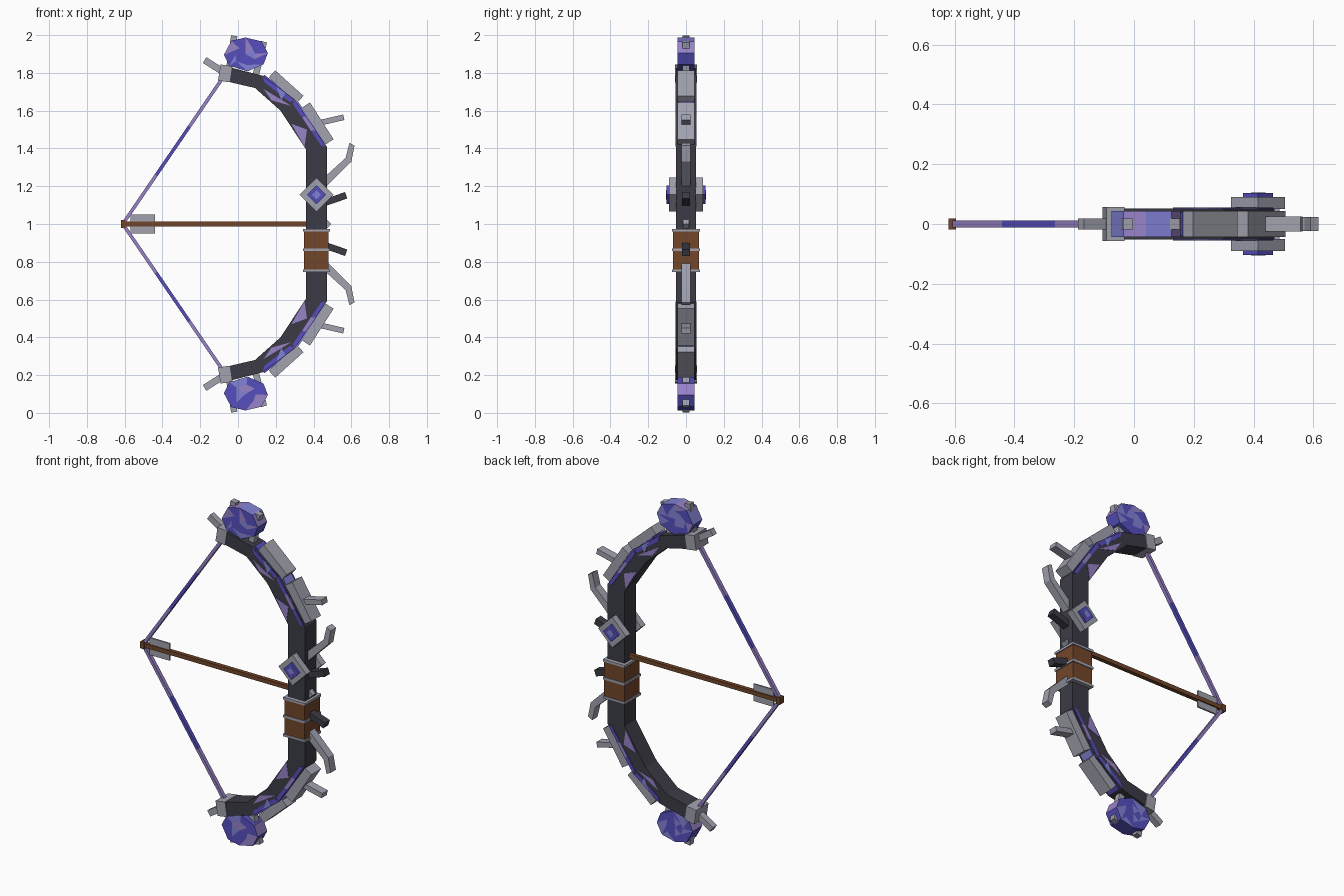
import bpy, bmesh, math, random
from mathutils import Vector

if "Cube" in bpy.data.objects:
    bpy.data.objects.remove(bpy.data.objects["Cube"])

random.seed(4)


def material(name, r, g, b):
    m = bpy.data.materials.new(name)
    lin = [((c / 255 + 0.055) / 1.055) ** 2.4 for c in (r, g, b)]
    m.diffuse_color = (*lin, 1)
    m.use_nodes = True
    m.node_tree.nodes["Principled BSDF"].inputs["Base Color"].default_value = m.diffuse_color
    return m


DARK = material("charcoal", 60, 59, 70)
GREY = material("stone grey", 161, 162, 174)
BROWN = material("wood brown", 115, 70, 42)
DEEP = material("deep violet", 86, 79, 190)
LIGHT = material("light violet", 130, 130, 215)
LILAC = material("lilac", 152, 130, 200)


def finish(name, bm, mats):
    bmesh.ops.recalc_face_normals(bm, faces=bm.faces)
    mesh = bpy.data.meshes.new(name)
    bm.to_mesh(mesh)
    bm.free()
    for m in mats:
        mesh.materials.append(m)
    ob = bpy.data.objects.new(name, mesh)
    bpy.context.collection.objects.link(ob)
    return ob


def prism(name, pts, y0, y1, mat):
    """Extrude an outline of (x, z) points from y0 to y1."""
    bm = bmesh.new()
    a = [bm.verts.new((x, y0, z)) for x, z in pts]
    b = [bm.verts.new((x, y1, z)) for x, z in pts]
    bm.faces.new(a)
    bm.faces.new(b)
    for i in range(len(pts)):
        j = (i + 1) % len(pts)
        bm.faces.new((a[i], a[j], b[j], b[i]))
    return finish(name, bm, [mat])


def bar(name, p, q, width, half_depth, mat):
    """Box running from p to q in the xz plane."""
    p, q = Vector(p), Vector(q)
    d = (q - p).normalized()
    n = Vector((-d.y, d.x)) * width / 2
    return prism(name, [p + n, q + n, q - n, p - n], -half_depth, half_depth, mat)


def box(name, x0, x1, z0, z1, half_depth, mat):
    return prism(name, [(x0, z0), (x1, z0), (x1, z1), (x0, z1)], -half_depth, half_depth, mat)


def crystal(name, outline, centre, half_depth):
    """Many-sided slab with facets in mixed violets."""
    bm = bmesh.new()
    n = len(outline)
    c = Vector(centre)
    rings = []
    for y in (-half_depth, half_depth):
        outer = [bm.verts.new((x, y, z)) for x, z in outline]
        inner = []
        for x, z in outline:
            p = c + (Vector((x, z)) - c) * random.uniform(0.4, 0.65)
            inner.append(bm.verts.new((p.x, y, p.y)))
        mid = bm.verts.new((c.x, y, c.y))
        for i in range(n):
            j = (i + 1) % n
            bm.faces.new((outer[i], outer[j], inner[j]))
            bm.faces.new((outer[i], inner[j], inner[i]))
            bm.faces.new((inner[i], inner[j], mid))
        rings.append(outer)
    for i in range(n):
        j = (i + 1) % n
        bm.faces.new((rings[0][i], rings[0][j], rings[1][j], rings[1][i]))
    for f in bm.faces:
        f.material_index = random.choice((0, 0, 0, 1, 1, 2))
    return finish(name, bm, [DEEP, LIGHT, LILAC])


# Bow limbs: one swept box through paired inner and outer edge points
half = [((0.36, 1.0), (0.47, 1.0)), ((0.36, 1.395), (0.47, 1.41)),
        ((0.225, 1.60), (0.30, 1.66)), ((0.09, 1.72), (0.13, 1.785)),
        ((-0.06, 1.755), (-0.045, 1.83))]
flip = lambda p: (p[0], 2 - p[1])
sections = [(flip(i), flip(o)) for i, o in half[:0:-1]] + half
outline = [i for i, o in sections] + [o for i, o in reversed(sections)]
prism("bow_limbs", outline, -0.052, 0.052, DARK)

# Parts repeated on the upper and lower limb
for side, f in (("upper", lambda p: p), ("lower", flip)):
    def B(name, p, q, w, d, mat):
        return bar(f"{side}_{name}", f(p), f(q), w, d, mat)

    # Armour plates, their mounts and pegs
    B("armour_plate_outer", (0.18, 1.795), (0.33, 1.66), 0.05, 0.044, GREY)
    B("armour_plate_inner", (0.36, 1.63), (0.485, 1.435), 0.05, 0.044, GREY)
    B("plate_mount_outer", (0.21, 1.68), (0.25, 1.73), 0.035, 0.025, DARK)
    B("plate_mount_inner", (0.37, 1.51), (0.42, 1.54), 0.035, 0.025, DARK)
    B("plate_peg", (0.43, 1.535), (0.56, 1.565), 0.03, 0.025, GREY)

    # Bent horn and dark stud on the outside of the bow
    horn = [(0.46, 1.19), (0.60, 1.33), (0.617, 1.415), (0.59, 1.43), (0.57, 1.35), (0.46, 1.25)]
    prism(f"{side}_horn", [f(p) for p in horn], -0.024, 0.024, GREY)
    B("stud", (0.45, 1.11), (0.573, 1.152), 0.036, 0.022, DARK)

    # Tip cap with spike
    B("tip_cap", (-0.075, 1.755), (-0.062, 1.84), 0.062, 0.057, GREY)
    B("tip_spike", (-0.07, 1.80), (-0.177, 1.868), 0.036, 0.018, GREY)

    # Crystal on the tip, held by two pegs
    shape = [(-0.075, 1.895), (-0.035, 1.97), (0.04, 1.987), (0.125, 1.967),
             (0.158, 1.905), (0.135, 1.845), (0.05, 1.808), (-0.045, 1.838)]
    crystal(f"{side}_crystal", [f(p) for p in shape], f((0.04, 1.90)), 0.044)
    B("crystal_peg_a", (-0.05, 1.80), (-0.02, 1.996), 0.034, 0.018, GREY)
    B("crystal_peg_b", (0.09, 1.77), (0.137, 1.965), 0.034, 0.018, GREY)

    # Violet inlays on both limb faces
    inlays = [("inlay_a", LILAC, [(0.135, 1.715), (0.177, 1.655), (0.283, 1.625)]),
              ("inlay_b", LILAC, [(0.283, 1.53), (0.352, 1.41), (0.365, 1.50)]),
              ("inlay_c", DEEP, [(0.13, 1.785), (0.30, 1.655), (0.275, 1.645), (0.14, 1.75)]),
              ("inlay_d", LIGHT, [(0.20, 1.732), (0.25, 1.694), (0.23, 1.655)]),
              ("inlay_e", DEEP, [(0.30, 1.66), (0.465, 1.41), (0.44, 1.415), (0.29, 1.635)]),
              ("inlay_f", LILAC, [(0.36, 1.57), (0.41, 1.495), (0.385, 1.495), (0.34, 1.565)])]
    for k, (label, mat, pts) in enumerate(inlays):
        t = 0.054 + k * 0.0005
        for s, face in ((-1, "front"), (1, "back")):
            prism(f"{side}_{label}_{face}", [f(p) for p in pts], s * 0.051, s * t, mat)

    # Glowing strips along the limb's outer edge
    B("edge_strip_a", (0.135, 1.785), (0.30, 1.662), 0.012, 0.04, DEEP)
    B("edge_strip_b", (0.305, 1.657), (0.455, 1.435), 0.012, 0.04, LIGHT)

    # Bowstring in three coloured lengths
    a, b = Vector((-0.61, 1.0)), Vector((-0.08, 1.775))
    for k, mat in enumerate((LILAC, DEEP, LILAC)):
        B(f"bowstring_{k + 1}", a.lerp(b, k / 3), a.lerp(b, (k + 1) / 3), 0.018, 0.011, mat)

# Diamond gem mounts on front and back
def diamond(r):
    return [(0.415 + r, 1.155), (0.415, 1.155 + r), (0.415 - r, 1.155), (0.415, 1.155 - r)]


for s, face in ((-1, "front"), (1, "back")):
    prism(f"gem_mount_{face}", diamond(0.09), s * 0.05, s * 0.09, GREY)
    prism(f"gem_{face}", diamond(0.05), s * 0.08, s * 0.103, DEEP)
    prism(f"gem_centre_{face}", diamond(0.024), s * 0.1, s * 0.105, LIGHT)

# Wooden grip with three bands
box("grip", 0.35, 0.48, 0.75, 0.97, 0.07, BROWN)
for k, z in enumerate((0.752, 0.863, 0.967)):
    box(f"grip_band_{k + 1}", 0.344, 0.486, z - 0.007, z + 0.007, 0.075, GREY)

# Arrow: shaft, nock, fletching and head
box("arrow_shaft", -0.61, 0.46, 0.988, 1.012, 0.012, BROWN)
box("arrow_nock", -0.62, -0.595, 0.98, 1.02, 0.018, BROWN)
box("arrow_fletching", -0.57, -0.44, 0.95, 1.05, 0.005, GREY)
prism("arrow_head", [(0.45, 1.028), (0.465, 1.028), (0.493, 1.0), (0.465, 0.972), (0.45, 0.972)],
      -0.016, 0.016, GREY)
